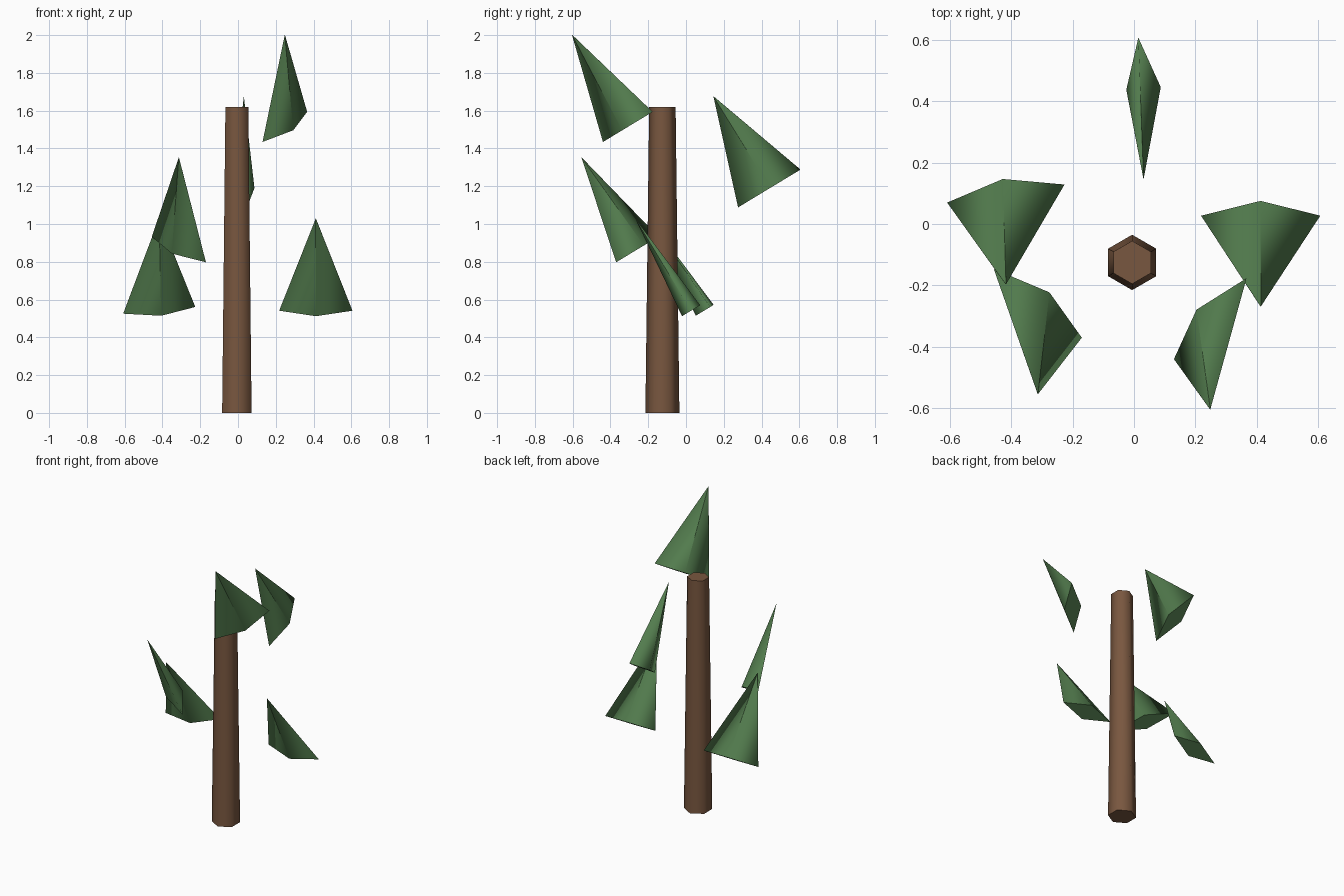
import bpy
import bmesh
from math import radians
from mathutils import Matrix, Vector

if "Cube" in bpy.data.objects:
    bpy.data.objects.remove(bpy.data.objects["Cube"])


def material(name, color):
    mat = bpy.data.materials.new(name)
    mat.diffuse_color = (*color, 1)
    mat.use_nodes = True
    mat.node_tree.nodes["Principled BSDF"].inputs["Base Color"].default_value = mat.diffuse_color
    return mat


def cone(name, sides, r_base, r_top, height, mat, matrix, flatten=1.0):
    """Smooth-sided cone standing on its base, with sharp cap edges."""
    bm = bmesh.new()
    bmesh.ops.create_cone(bm, cap_ends=True, segments=sides, radius1=r_base,
                          radius2=r_top, depth=height,
                          matrix=Matrix.Translation((0, 0, height / 2)))
    bmesh.ops.scale(bm, vec=(1, flatten, 1), verts=bm.verts)
    bm.normal_update()
    for face in bm.faces:
        is_cap = abs(face.normal.z) > 0.99
        face.smooth = not is_cap
        if is_cap:
            for edge in face.edges:
                edge.smooth = False
    mesh = bpy.data.meshes.new(name)
    bm.to_mesh(mesh)
    bm.free()
    mesh.materials.append(mat)
    obj = bpy.data.objects.new(name, mesh)
    obj.matrix_world = matrix
    bpy.context.collection.objects.link(obj)
    return obj


bark = material("bark", (0.19, 0.095, 0.05))
green = material("leaf_green", (0.085, 0.2, 0.075))

# Tapered hexagonal trunk
cone("trunk", 6, 0.09, 0.07, 1.62, bark, Matrix.Translation((-0.006, -0.125, 0)))

# Flattened four-sided leaves: all lean forward alike, each spun about its own axis
lean = Matrix.Rotation(radians(31.2), 4, 'X')
leaves = [
    ((0.412, 0.027, 0.541), 0),
    ((-0.417, 0.099, 0.543), 10.2),
    ((-0.313, -0.258, 0.865), -42.4),
    ((0.031, 0.441, 1.188), 95),
    ((0.248, -0.308, 1.514), 52.5),
]
for i, (base, spin) in enumerate(leaves, 1):
    pose = Matrix.Translation(Vector(base)) @ lean @ Matrix.Rotation(radians(spin), 4, 'Z')
    cone(f"leaf_{i}", 4, 0.194, 0.001, 0.569, green, pose, flatten=0.29)
